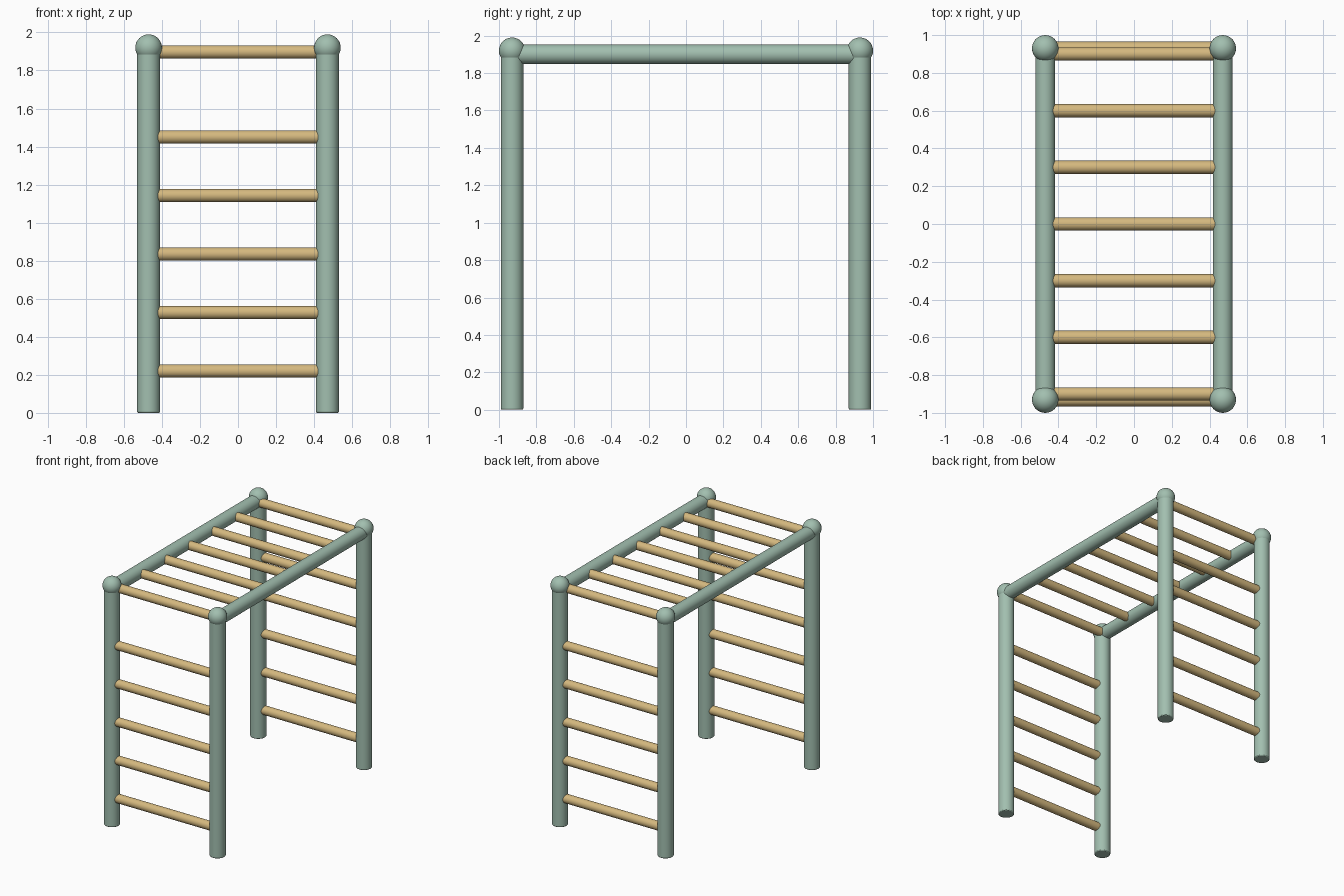
import bpy, math
from mathutils import Vector

if "Cube" in bpy.data.objects:
    bpy.data.objects.remove(bpy.data.objects["Cube"])

X, Y = 0.47, 0.93          # post centres
POST_R, RAIL_R, RUNG_R, BALL_R = 0.06, 0.0525, 0.035, 0.07
BALL_Z, RAIL_Z = 1.92, 1.90


def material(name, color):
    m = bpy.data.materials.new(name)
    m.diffuse_color = color
    m.use_nodes = True
    m.node_tree.nodes["Principled BSDF"].inputs["Base Color"].default_value = m.diffuse_color
    return m


GREEN = material("painted_green", (0.36, 0.52, 0.43, 1))
WOOD = material("light_wood", (0.66, 0.48, 0.21, 1))


def finish(name, mat):
    ob = bpy.context.object
    ob.name = name
    ob.data.materials.append(mat)
    bpy.ops.object.shade_smooth_by_angle(angle=math.radians(35))
    return ob


def bar(name, a, b, radius, mat):
    a, b = Vector(a), Vector(b)
    d = b - a
    bpy.ops.mesh.primitive_cylinder_add(
        vertices=32, radius=radius, depth=d.length, location=(a + b) / 2,
        rotation=d.to_track_quat('Z', 'Y').to_euler())
    return finish(name, mat)


def rung(name, y, z):
    bar(name, (-X, y, z), (X, y, z), RUNG_R, WOOD)


for sx, side in ((-1, "left"), (1, "right")):
    # upright posts with ball caps
    for sy, end in ((-1, "front"), (1, "back")):
        post = bar(f"{end}_{side}_post", (sx * X, sy * Y, 0),
                   (sx * X, sy * Y, BALL_Z), POST_R, GREEN)
        bev = post.modifiers.new("soft_ends", 'BEVEL')
        bev.width = 0.006
        bev.segments = 2
        bpy.ops.mesh.primitive_uv_sphere_add(
            segments=32, ring_count=16, radius=BALL_R,
            location=(sx * X, sy * Y, BALL_Z))
        finish(f"{end}_{side}_ball_cap", GREEN)
    # top side rails
    bar(f"{side}_top_rail", (sx * X, -Y, RAIL_Z), (sx * X, Y, RAIL_Z), RAIL_R, GREEN)

# overhead rungs
for i in range(7):
    rung(f"overhead_rung_{i + 1}", -0.9 + 0.3 * i, 1.897)

# ladder rungs at both ends
for sy, end in ((-1, "front"), (1, "back")):
    for i in range(5):
        rung(f"{end}_ladder_rung_{i + 1}", sy * Y, 0.22 + 0.3075 * i)
